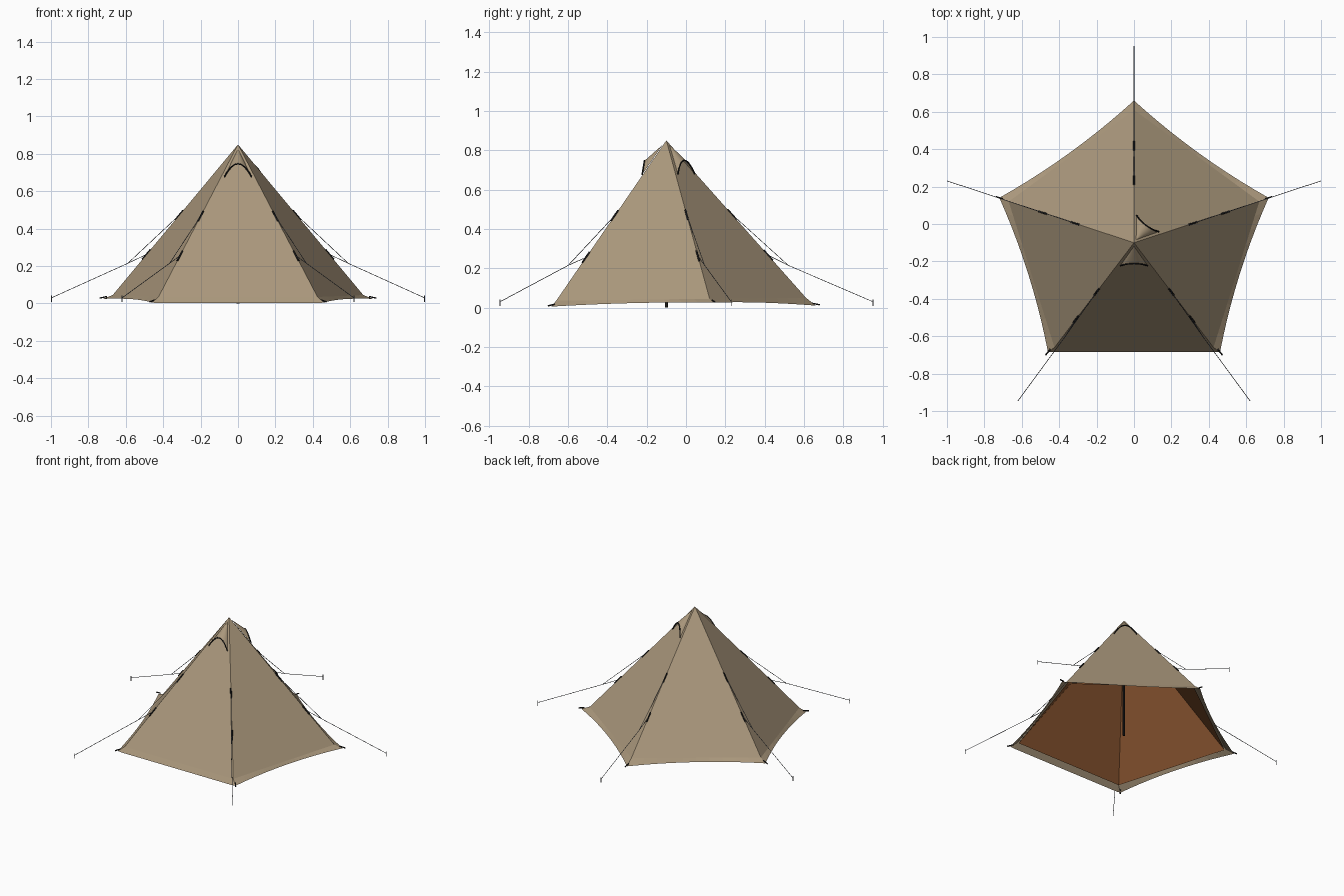
import bpy, bmesh
from mathutils import Vector as V

cube = bpy.data.objects.get("Cube")
if cube:
    bpy.data.objects.remove(cube)


def material(name, rgb):
    m = bpy.data.materials.new(name)
    m.use_nodes = True
    m.diffuse_color = (*rgb, 1)
    m.node_tree.nodes["Principled BSDF"].inputs["Base Color"].default_value = (*rgb, 1)
    return m


TAN = material("tan canvas", (0.40, 0.31, 0.20))
BROWN = material("brown lining", (0.26, 0.095, 0.03))
BLACK = material("black trim", (0.01, 0.01, 0.01))
GREY = material("grey cord", (0.13, 0.14, 0.16))


def mesh_object(name, bm, mat, smooth=False):
    bmesh.ops.remove_doubles(bm, verts=bm.verts, dist=0.0005)
    me = bpy.data.meshes.new(name)
    bm.to_mesh(me)
    bm.free()
    me.materials.append(mat)
    ob = bpy.data.objects.new(name, me)
    bpy.context.collection.objects.link(ob)
    if smooth:
        bpy.ops.object.select_all(action='DESELECT')
        ob.select_set(True)
        bpy.context.view_layer.objects.active = ob
        bpy.ops.object.shade_smooth_by_angle()
    return ob


def strip(bm, rows):
    """Skin a list of equally long point rows."""
    grid = [[bm.verts.new(p) for p in row] for row in rows]
    for a, b in zip(grid, grid[1:]):
        for i in range(len(a) - 1):
            bm.faces.new((a[i], b[i], b[i + 1], a[i + 1]))


def cord(name, paths, radius, mat):
    cu = bpy.data.curves.new(name, 'CURVE')
    cu.dimensions = '3D'
    cu.bevel_depth = radius
    cu.bevel_resolution = 1
    cu.use_fill_caps = True
    for path in paths:
        sp = cu.splines.new('POLY')
        sp.points.add(len(path) - 1)
        for pt, p in zip(sp.points, path):
            pt.co = (*p, 1)
    cu.materials.append(mat)
    ob = bpy.data.objects.new(name, cu)
    bpy.context.collection.objects.link(ob)


# Layout: apex and the five corners, anticlockwise from front left
apex = V((0, -0.10, 0.85))
hem = [V(p) for p in ((0.46, -0.685, 0.005), (0.72, 0.14, 0.025), (0, 0.66, 0.01),
                      (-0.72, 0.14, 0.025), (-0.46, -0.685, 0.005))]
wall = [V(p) for p in ((0.425, -0.66, 0.035), (0.67, 0.12, 0.045), (0, 0.61, 0.05),
                       (-0.67, 0.12, 0.045), (-0.425, -0.66, 0.035))]
pegs = [V(p) for p in ((0.62, -0.945, 0.03), (0.998, 0.23, 0.03), (0, 0.95, 0.03),
                       (-0.998, 0.23, 0.03), (-0.62, -0.945, 0.03))]
STEPS = 10

# Canvas: flat walls with a curved flared hem, and a straight front door
bm = bmesh.new()
for k in range(4):
    a, b, c, d = wall[k], wall[k + 1], hem[k], hem[k + 1]
    bm.faces.new([bm.verts.new(p) for p in (apex, a, b)])
    inward = V((0, -0.1, 0)) - (c + d) / 2
    inward.z = 0
    inward.normalize()
    upper, lower = [], []
    for i in range(STEPS + 1):
        t = i / STEPS
        sag = 4 * t * (1 - t)
        upper.append(a.lerp(b, t))
        lower.append(c.lerp(d, t) + sag * (inward * 0.025 + V((0, 0, 0.008))))
    strip(bm, [upper, lower])
bm.faces.new([bm.verts.new(p) for p in (apex, wall[4], wall[0])])
door = [V((s * 0.425, -0.685, 0.002)) for s in (-1, 1)]
strip(bm, [[hem[4], wall[4], wall[0], hem[0]], [hem[4], door[0], door[1], hem[0]]])
mesh_object("canvas_walls", bm, TAN)

# Lining just inside the walls
bm = bmesh.new()
inner = [V((p.x * 0.985, -0.1 + (p.y + 0.1) * 0.985, p.z - 0.004)) for p in wall]
top = apex - V((0, 0, 0.02))
for k in range(5):
    bm.faces.new([bm.verts.new(p) for p in (top, inner[(k + 1) % 5], inner[k])])
mesh_object("inner_lining", bm, BROWN)


# Vent hoods with a dark arched lip
def vent(name, left, right):
    down = (left + right) / 2 - apex
    across = (right - left).normalized()
    out = across.cross(down).normalized()
    if out.dot(V((down.x, down.y, 0))) < 0:
        out = -out
    tip = apex + down * 0.03 + out * 0.003
    lip = []
    for i in range(13):
        u = i / 6 - 1
        lip.append(apex + down * (0.15 + 0.065 * u * u) + across * 0.073 * u
                   + out * (0.003 + 0.03 * (1 - u * u)))
    bm = bmesh.new()
    strip(bm, [[tip.lerp(p, f) for p in lip] for f in (0.02, 0.35, 0.7, 1)])
    mesh_object(name + "_hood", bm, TAN, True)
    cord(name + "_lip", [lip], 0.004, BLACK)


vent("front_vent", wall[4], wall[0])
vent("back_vent", wall[1], wall[2])

# Centre pole
bm = bmesh.new()
bmesh.ops.create_cone(bm, cap_ends=True, segments=12, radius1=0.008, radius2=0.008, depth=0.82)
bmesh.ops.translate(bm, verts=bm.verts, vec=(0, -0.1, 0.41))
mesh_object("centre_pole", bm, BLACK, True)

# Guy lines, pegs and the tabs that hold them
guys, stakes, tabs, loops = [], [], [], []
for corner, low, peg in zip(wall, hem, pegs):
    base = V((0, -0.1, 0))
    joint = base.lerp(peg, 0.59)
    joint.z = 0.215
    guys.append([joint, peg])
    for t in (0.47, 0.73):
        hold = apex.lerp(corner, t)
        guys.append([hold, joint])
        along = (corner - apex).normalized()
        tabs.append([hold - along * 0.035, hold + along * 0.035])
    stakes.append([peg - V((0, 0, 0.022)), peg + V((0, 0, 0.012))])
    away = V((low.x, low.y + 0.1, 0)).normalized()
    loops.append([low - away * 0.02 + V((0, 0, 0.012)), low + away * 0.02 + V((0, 0, 0.004))])
cord("guy_lines", guys, 0.0017, GREY)
cord("ground_pegs", stakes, 0.0025, GREY)
cord("ridge_tabs", tabs, 0.005, BLACK)
cord("corner_loops", loops, 0.004, BLACK)
